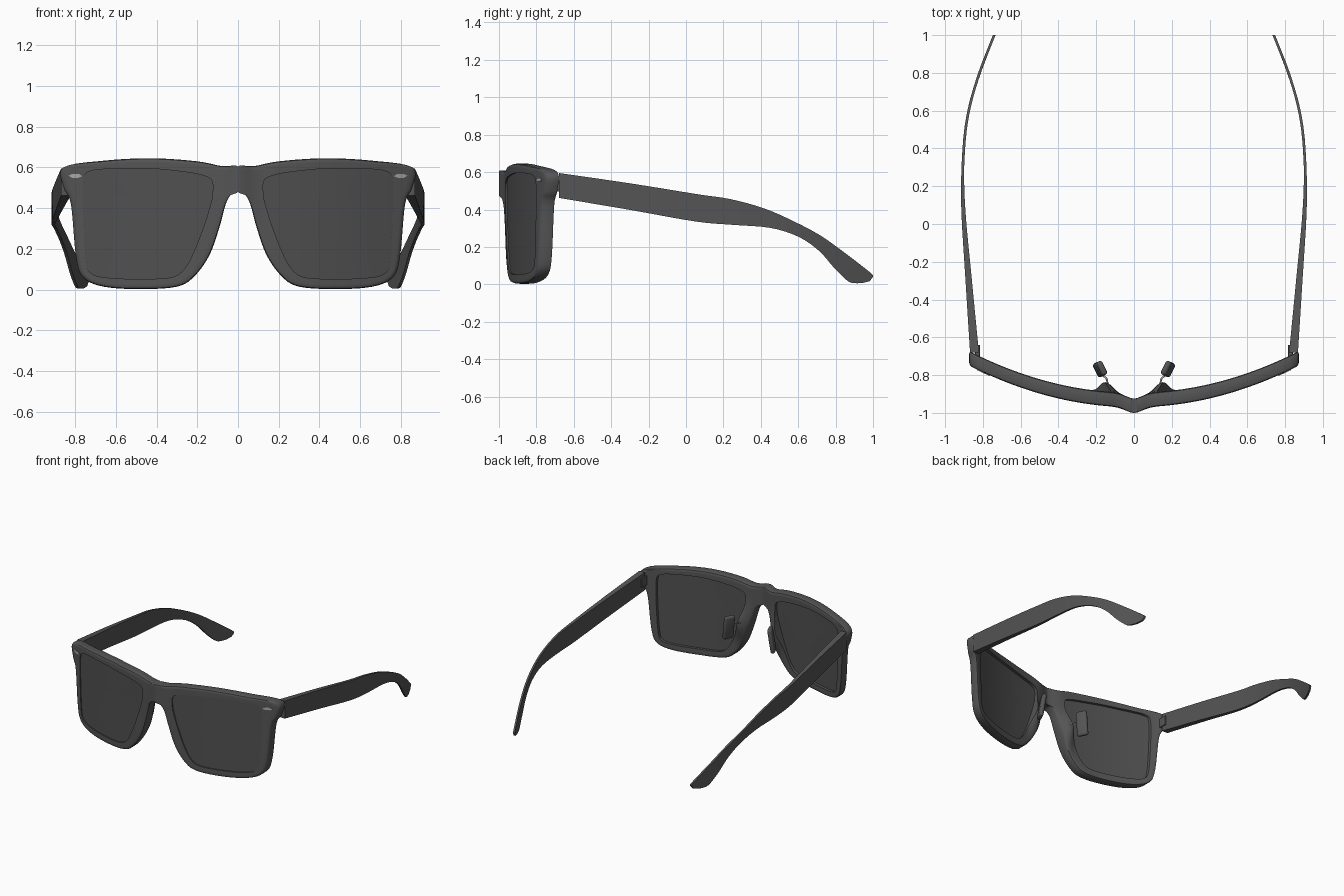
import bpy, bmesh, math
from mathutils import Vector, Matrix

if "Cube" in bpy.data.objects:
    bpy.data.objects.remove(bpy.data.objects["Cube"], do_unlink=True)


def material(name, value):
    m = bpy.data.materials.new(name)
    m.use_nodes = True
    color = (value, value, value, 1)
    m.diffuse_color = color
    m.node_tree.nodes["Principled BSDF"].inputs["Base Color"].default_value = color
    return m


FRAME = material("charcoal plastic", 0.09)
LENS = material("dark lens", 0.08)
METAL = material("silver metal", 0.4)


def finish(name, bm, mat, angle=35):
    """Turn a half model into a mirrored, smooth-shaded object."""
    bmesh.ops.recalc_face_normals(bm, faces=bm.faces)
    mesh = bpy.data.meshes.new(name)
    bm.to_mesh(mesh)
    bm.free()
    mesh.materials.append(mat)
    obj = bpy.data.objects.new(name, mesh)
    bpy.context.collection.objects.link(obj)
    bpy.ops.object.select_all(action='DESELECT')
    obj.select_set(True)
    bpy.context.view_layer.objects.active = obj
    bpy.ops.object.shade_smooth_by_angle(angle=math.radians(angle))
    mirror = obj.modifiers.new("mirror", 'MIRROR')
    mirror.merge_threshold = 0.0005
    return obj


def spline(points, steps, closed):
    """Smooth curve through control points of any dimension."""
    n = len(points)
    pick = (lambda i: points[i % n]) if closed else (lambda i: points[max(0, min(n - 1, i))])
    out = []
    for i in range(n if closed else n - 1):
        for s in range(steps):
            t = s / steps
            out.append([b + 0.5 * t * (c - a + t * (2 * a - 5 * b + 4 * c - d + t * (3 * (b - c) + d - a)))
                        for a, b, c, d in zip(pick(i - 1), pick(i), pick(i + 1), pick(i + 2))])
    if not closed:
        out.append(list(points[-1]))
    return out


def front(x):
    """Depth of the wrapped front surface, with the bump of the bridge."""
    return -0.97 + 0.29 * x * x - 0.03 * math.exp(-(x / 0.06) ** 2)


def thickness(x, z):
    """Frame depth, growing backwards where the nose pads are mounted."""
    return 0.076 + 0.05 * math.exp(-((x - 0.15) / 0.05) ** 2 - ((z - 0.32) / 0.12) ** 2)


# Outer rim and lens opening as pairs: outer x, z, inner x, z
rim = [
    (0, .54, .125, .47), (0, .605, .125, .525), (.08, .607, .15, .553),
    (.2, .63, .24, .575), (.42, .645, .44, .595), (.65, .634, .65, .592),
    (.857, .60, .735, .578), (.855, .50, .758, .54), (.82, .42, .76, .40),
    (.795, .16, .747, .15), (.76, .06, .72, .08), (.66, .015, .63, .058),
    (.48, .003, .48, .053), (.3, .015, .33, .06), (.215, .065, .265, .10),
    (.14, .17, .215, .19), (.09, .31, .165, .32), (.06, .42, .14, .40),
    (.03, .472, .135, .42), (0, .48, .13, .435)]
loops = spline(rim, 5, True)

# Front frame: rounded section swept around the lens opening
R = 0.014
bm = bmesh.new()
rings = []
for ox, oz, ix, iz in loops:
    outer, inner = Vector((max(0, ox), oz)), Vector((ix, iz))
    r = R / (inner - outer).length
    fade = R * min(1, outer.x / 0.06)
    spans = [r + (1 - r) * k / 4 for k in range(5)]
    section = [(0, fade, 0), (r * 0.3, fade * 0.3, 0)] + [(t, 0, 0) for t in spans]
    section += [(t, 0, 1) for t in reversed(spans)] + [(r * 0.3, -fade * 0.3, 1), (0, -fade, 1)]
    ring = []
    for t, depth, back in section:
        p = outer.lerp(inner, t)
        ring.append(bm.verts.new((p.x, front(p.x) + depth + back * thickness(p.x, p.y), p.y)))
    rings.append(ring)
for a, b in zip(rings, rings[1:] + rings[:1]):
    for k in range(len(a)):
        j = (k + 1) % len(a)
        quad = (a[k], a[j], b[j], b[k])
        if max(v.co.x for v in quad) > 1e-5:
            bm.faces.new(quad)
finish("front_frame", bm, FRAME)

# Lenses: curved sheets with a front and a back
bm = bmesh.new()
edge = [Vector((p[2], p[3])) for p in loops]
center = sum(edge, Vector((0, 0))) / len(edge)
borders = []
for depth in (0.008, 0.055):
    previous = None
    for scale in (1, 0.75, 0.5, 0.25):
        pts = [center.lerp(p, scale) for p in edge]
        ring = [bm.verts.new((p.x, -0.97 + 0.29 * p.x ** 2 + depth, p.y)) for p in pts]
        if previous:
            for i in range(len(ring)):
                bm.faces.new((previous[i - 1], previous[i], ring[i], ring[i - 1]))
        else:
            borders.append(ring)
        previous = ring
    bm.faces.new(previous)
for i in range(len(edge)):
    bm.faces.new((borders[0][i - 1], borders[0][i], borders[1][i], borders[1][i - 1]))
finish("lenses", bm, LENS)

# Temples: top y, z and bottom y, z at stations from hinge to ear tip
stations = [
    (-.68, .595, -.68, .462), (-.3, .54, -.3, .398), (.06, .482, .05, .336),
    (.24, .455, .25, .318), (.42, .405, .45, .302), (.58, .335, .60, .255),
    (.72, .26, .71, .18), (.86, .16, .79, .09), (.97, .075, .85, .03),
    (1.0, .045, .885, .008), (.98, .016, .94, .006)]
bow = spline([(-.68, .868), (-.3, .892), (.1, .915), (.4, .908), (.6, .882), (.8, .825), (1.0, .747)], 6, False)


def outside(y):
    for (y0, x0), (y1, x1) in zip(bow, bow[1:]):
        if y <= y1:
            return x0 + (x1 - x0) * (y - y0) / (y1 - y0)
    return bow[-1][1]


bm = bmesh.new()
previous = None
for ty, tz, by, bz in spline(stations, 4, False):
    ring = []
    for y, z, side in ((ty, tz, 0), (by, bz, 0), (by, bz, 1), (ty, tz, 1)):
        thick = max(0.014, 0.047 - 0.034 * (y + 0.68))
        ring.append(bm.verts.new((outside(y) - side * thick, y, z)))
    if previous:
        for i in range(4):
            bm.faces.new((previous[i - 1], previous[i], ring[i], ring[i - 1]))
    else:
        bm.faces.new(ring)
    previous = ring
bm.faces.new(previous)
finish("temples", bm, FRAME)


def block(name, size, place, bevel, mat):
    bm = bmesh.new()
    bmesh.ops.create_cube(bm, size=1, matrix=Matrix.Diagonal((*size, 1)))
    bmesh.ops.bevel(bm, geom=bm.edges[:], offset=bevel, segments=3, profile=0.5, affect='EDGES')
    bm.transform(place)
    return finish(name, bm, mat)


# Hinges and nose pads
block("hinges", (.025, .09, .07), Matrix.Translation((.828, -.685, .53)), .004, FRAME)
tilt = Matrix.Rotation(-0.45, 4, 'Z') @ Matrix.Rotation(-0.15, 4, 'Y')
block("nose_pads", (.032, .08, .18), Matrix.Translation((.18, -.768, .32)) @ tilt, .014, FRAME)

# Bent wires holding the nose pads
for side, label in ((1, "left"), (-1, "right")):
    curve = bpy.data.curves.new(label + "_pad_wire", 'CURVE')
    curve.dimensions = '3D'
    curve.bevel_depth = 0.005
    curve.bevel_resolution = 2
    path = spline([(.14, -.85, .33), (.145, -.82, .345), (.165, -.80, .34), (.185, -.77, .32)], 4, False)
    line = curve.splines.new('POLY')
    line.points.add(len(path) - 1)
    for point, (x, y, z) in zip(line.points, path):
        point.co = (side * x, y, z, 1)
    curve.materials.append(METAL)
    bpy.context.collection.objects.link(bpy.data.objects.new(label + "_pad_wire", curve))

# Small metal plates on the front corners
bm = bmesh.new()
outline = [(.765, .557), (.78, .568), (.815, .568), (.832, .56), (.815, .549), (.785, .549)]
layers = [[bm.verts.new((x, front(x) + d, z)) for x, z in outline] for d in (-.004, .003)]
for layer in layers:
    bm.faces.new(layer)
for i in range(len(outline)):
    bm.faces.new((layers[0][i - 1], layers[0][i], layers[1][i], layers[1][i - 1]))
finish("corner_plates", bm, METAL)
